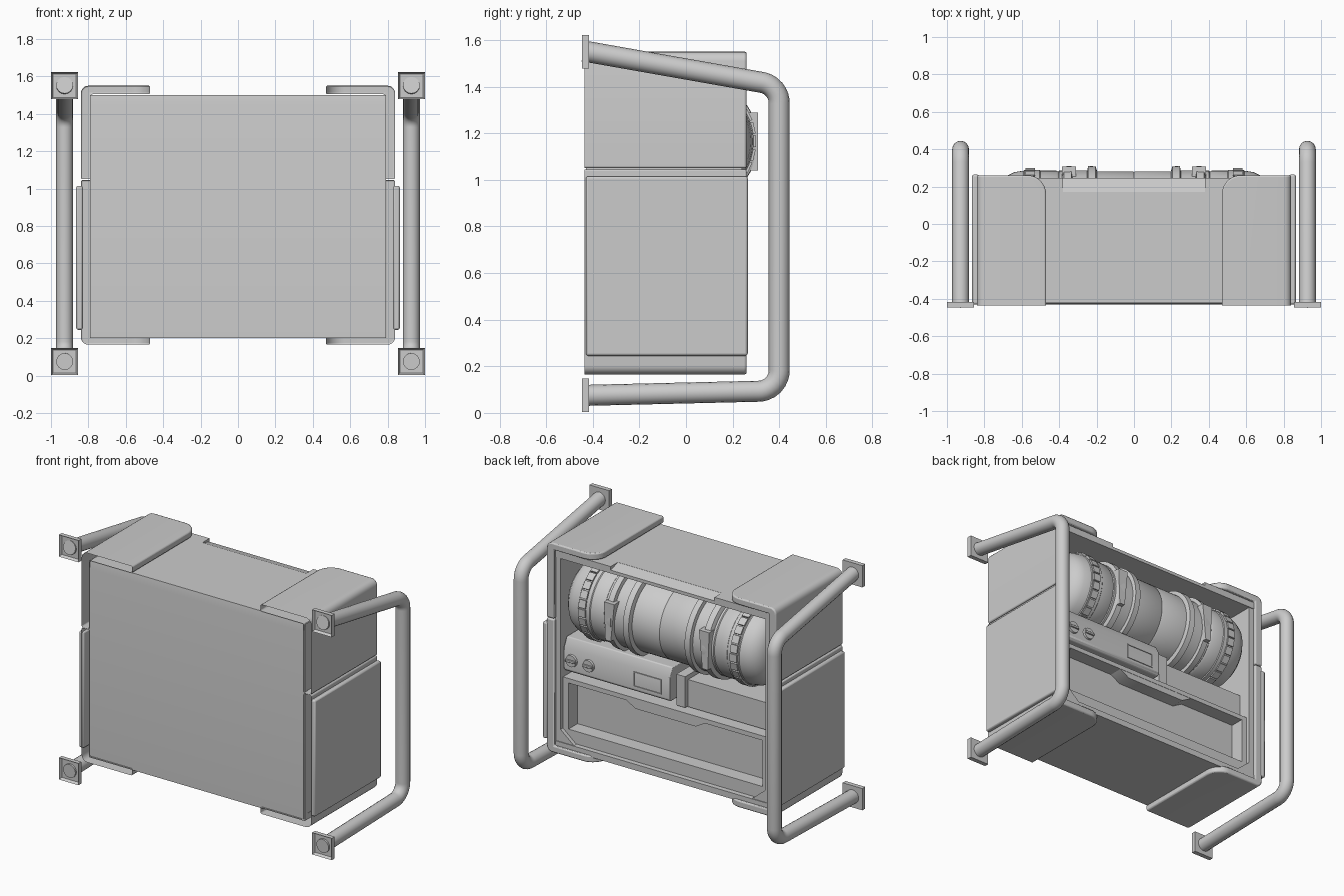
import bpy, bmesh, math
from mathutils import Vector

if "Cube" in bpy.data.objects:
    bpy.data.objects.remove(bpy.data.objects["Cube"])


def finish(bm, name, bevel=0.0, smooth=True, recalc=True):
    if recalc:
        bmesh.ops.recalc_face_normals(bm, faces=bm.faces[:])
    me = bpy.data.meshes.new(name)
    bm.to_mesh(me)
    bm.free()
    ob = bpy.data.objects.new(name, me)
    bpy.context.collection.objects.link(ob)
    if bevel:
        m = ob.modifiers.new("bevel", 'BEVEL')
        m.width, m.segments, m.limit_method = bevel, 2, 'ANGLE'
    if smooth:
        bpy.ops.object.select_all(action='DESELECT')
        ob.select_set(True)
        bpy.context.view_layer.objects.active = ob
        bpy.ops.object.shade_smooth_by_angle(angle=math.radians(35))
    return ob


def prism_bm(pts, axis, lo, hi):
    """Extrude a 2D profile along x, y or z."""
    place = {'x': lambda a, b, t: (t, a, b), 'y': lambda a, b, t: (a, t, b),
             'z': lambda a, b, t: (a, b, t)}[axis]
    bm = bmesh.new()
    v0 = [bm.verts.new(place(a, b, lo)) for a, b in pts]
    v1 = [bm.verts.new(place(a, b, hi)) for a, b in pts]
    bm.faces.new(v0)
    bm.faces.new(v1[::-1])
    n = len(pts)
    for i in range(n):
        bm.faces.new((v0[i], v1[i], v1[(i + 1) % n], v0[(i + 1) % n]))
    bmesh.ops.recalc_face_normals(bm, faces=bm.faces[:])
    return bm


def prism(name, pts, axis, lo, hi, bevel=0.0):
    return finish(prism_bm(pts, axis, lo, hi), name, bevel)


def box(name, x0, x1, y0, y1, z0, z1, bevel=0.0):
    return prism(name, [(x0, y0), (x1, y0), (x1, y1), (x0, y1)], 'z', z0, z1, bevel)


def lathe(name, profile, centre, segs=64):
    """Revolve (x, radius) points about a line parallel to x."""
    bm = bmesh.new()
    rings = []
    for x, r in profile:
        rings.append([bm.verts.new((x, centre[0] + r * math.cos(2 * math.pi * i / segs),
                                    centre[1] + r * math.sin(2 * math.pi * i / segs)))
                      for i in range(segs)])
    for a, b in zip(rings, rings[1:]):
        for i in range(segs):
            j = (i + 1) % segs
            bm.faces.new((a[i], a[j], b[j], b[i]))
    bm.faces.new(rings[0])
    bm.faces.new(rings[-1])
    return finish(bm, name)


def fillet(p0, corner, p1, r, n=8):
    """Arc points rounding a corner of a path."""
    c = Vector(corner)
    a, b = (Vector(p0) - c).normalized(), (Vector(p1) - c).normalized()
    half = a.angle(b) / 2
    d = r / math.tan(half)
    o = c + (a + b).normalized() * (r / math.sin(half))
    s, e = c + a * d - o, c + b * d - o
    return [o + s.lerp(e, i / n).normalized() * r for i in range(n + 1)]


def tube(name, pts, radius):
    cu = bpy.data.curves.new(name, 'CURVE')
    cu.dimensions, cu.bevel_depth, cu.bevel_resolution, cu.use_fill_caps = '3D', radius, 6, True
    sp = cu.splines.new('POLY')
    sp.points.add(len(pts) - 1)
    for p, q in zip(sp.points, pts):
        p.co = (*q, 1)
    ob = bpy.data.objects.new(name, cu)
    bpy.context.collection.objects.link(ob)
    bpy.ops.object.select_all(action='DESELECT')
    ob.select_set(True)
    bpy.context.view_layer.objects.active = ob
    bpy.ops.object.convert(target='MESH')
    bpy.ops.object.shade_smooth_by_angle(angle=math.radians(35))


# Case shell, open at the back, with a sloped finger cut in the top edge
shell = prism("case_shell", [(-.43, .2), (-.43, 1.45), (-.422, 1.5), (.245, 1.5), (.245, 1.455),
                             (-.40, 1.455), (-.40, .24), (.245, .24), (.245, .2)], 'x', -.79, .79)
cutter = prism("finger_cutter", [(.17, 1.51), (.17, 1.499), (.26, 1.472), (.26, 1.51)], 'x', -.38, .38)
cutter.hide_render = True
cutter.hide_set(True)
cut = shell.modifiers.new("finger_cut", 'BOOLEAN')
cut.operation, cut.object, cut.solver = 'DIFFERENCE', cutter, 'EXACT'


def bracket(name, s, z_tip, z_out, z_end):
    """Corner guard, open at the front: side plate plus tongue with a rounded rear corner."""
    bm = prism_bm([(s * .47, z_tip), (s * .785, z_tip), (s * .785, z_end), (s * .84, z_end),
                   (s * .84, z_out), (s * .47, z_out)], 'y', -.435, .26)

    def along(e, test):
        return all(test(v.co) for v in e.verts)
    corner = [e for e in bm.edges if along(e, lambda c: abs(abs(c.x) - .84) < 1e-4 and abs(c.z - z_out) < 1e-4)]
    tip = [e for e in bm.edges if along(e, lambda c: abs(abs(c.x) - .47) < 1e-4 and abs(c.y - .26) < 1e-4)]
    bmesh.ops.bevel(bm, geom=tip, offset=.1, segments=8, profile=.5, affect='EDGES')
    bmesh.ops.bevel(bm, geom=corner, offset=.04, segments=5, profile=.5, affect='EDGES')
    front = [f for f in bm.faces if f.normal.y < -.9]
    bmesh.ops.delete(bm, geom=front, context='FACES')
    finish(bm, name, .008, recalc=False)


for s, side in ((1, "right"), (-1, "left")):
    # Side walls, corner guards and side covers
    box(f"side_wall_{side}", *sorted((s * .75, s * .788)), -.41, .24, .22, 1.48)
    bracket(f"upper_guard_{side}", s, 1.505, 1.55, 1.05)
    bracket(f"lower_guard_{side}", s, .21, .165, 1.045)
    box(f"side_cover_{side}", *sorted((s * .83, s * .865)), -.43, .265, .245, 1.015, .01)

    # Bent tube handle
    x = s * .927
    top, ca, cb, low = (x, -.44, 1.553), (x, .4, 1.405), (x, .4, .095), (x, -.44, .075)
    tube(f"handle_{side}", [top] + fillet(top, ca, cb, .09) + fillet(ca, cb, low, .09) + [low], .045)

    # Handle mounting plates with recessed fronts
    for z, lv in ((1.55, "upper"), (.075, "lower")):
        bm = prism_bm([(x - .072, z - .072), (x + .072, z - .072), (x + .072, z + .072),
                       (x - .072, z + .072)], 'y', -.447, -.417)
        front = [f for f in bm.faces if f.calc_center_median().y < -.44]
        bmesh.ops.inset_region(bm, faces=front, thickness=.014)
        bmesh.ops.translate(bm, verts=front[0].verts[:], vec=(0, .018, 0))
        finish(bm, f"{lv}_mount_{side}", smooth=False)

# Horizontal tank with domed ends
TC = (.035, 1.165)
half = [(0, .243), (.008, .247), (.2, .247), (.4, .25), (.405, .245), (.415, .25), (.5, .25),
        (.505, .255), (.585, .255), (.59, .25), (.64, .242), (.68, .222), (.71, .185), (.73, .13)]
lathe("tank", [(-x, r) for x, r in half[:0:-1]] + half, TC)

for s, side in ((1, "right"), (-1, "left")):
    # Clamp bands with a groove between
    lathe(f"clamp_{side}", [(s * x, r) for x, r in ((.195, .24), (.205, .273), (.245, .275), (.25, .252),
                                                    (.33, .252), (.335, .275), (.375, .273), (.39, .24))], TC)
    # Tapered wedge block lying across the outer clamp band
    prism(f"clamp_wedge_{side}", [(s * .385, 1.29), (s * .31, 1.29), (s * .335, 1.04), (s * .375, 1.04)],
          'y', .2, .308)
    # Ribbed ring near the tank end
    bm = bmesh.new()
    for i in range(28):
        a = 2 * math.pi * i / 28
        for v in bmesh.ops.create_cube(bm, size=1)['verts']:
            r, t = .25 + v.co.z * .03, v.co.y * .05
            v.co = (s * .555 + v.co.x * .05, TC[0] + r * math.cos(a) - t * math.sin(a),
                    TC[1] + r * math.sin(a) + t * math.cos(a))
    finish(bm, f"ribbed_ring_{side}", smooth=False)

# Control box with two low knobs and a framed display
prism("control_box", [(-.2, .7), (.2, .7), (.215, .715), (.215, .86), (.185, .92), (-.2, .92)],
      'x', -.03, .745, .006)
for i, kx in enumerate((.685, .56)):
    bm = bmesh.new()
    bmesh.ops.create_cone(bm, cap_ends=True, segments=32, radius1=.042, radius2=.038, depth=.02)
    for v in bm.verts:
        v.co = (kx + v.co.x, .218 + v.co.z, .785 + v.co.y)
    finish(bm, f"knob_{i + 1}")
    box(f"knob_grip_{i + 1}", kx - .034, kx + .034, .21, .238, .777, .793, .003)
for nm, d in (("bottom", (.03, .235, .735, .742)), ("top", (.03, .235, .828, .835)),
              ("left", (.03, .037, .742, .828)), ("right", (.228, .235, .742, .828))):
    box(f"display_frame_{nm}", d[0], d[1], .2, .22, d[2], d[3])

# Recessed block beside the control box
box("side_block", -.748, -.06, -.2, .15, .67, .85)
box("side_block_cheek", -.12, -.055, -.2, .18, .675, .88)

# Lower drawer: recessed panel in a frame, with a sloped pull lip
box("drawer_panel", -.74, .74, -.35, .12, .25, .65)
for nm, d in (("top", (-.75, .75, .63, .66)), ("bottom", (-.75, .75, .242, .325)),
              ("left", (-.75, -.71, .32, .635)), ("right", (.71, .75, .32, .635))):
    box(f"drawer_frame_{nm}", d[0], d[1], .05, .215, d[2], d[3])
prism("drawer_pull", [(-.3, .635), (.3, .635), (.22, .59), (-.22, .59)], 'y', .1, .213)
for s, side in ((1, "right"), (-1, "left")):
    prism(f"corner_gusset_{side}", [(s * .76, .23), (s * .76, .33), (s * .64, .23)], 'y', .2, .24)
